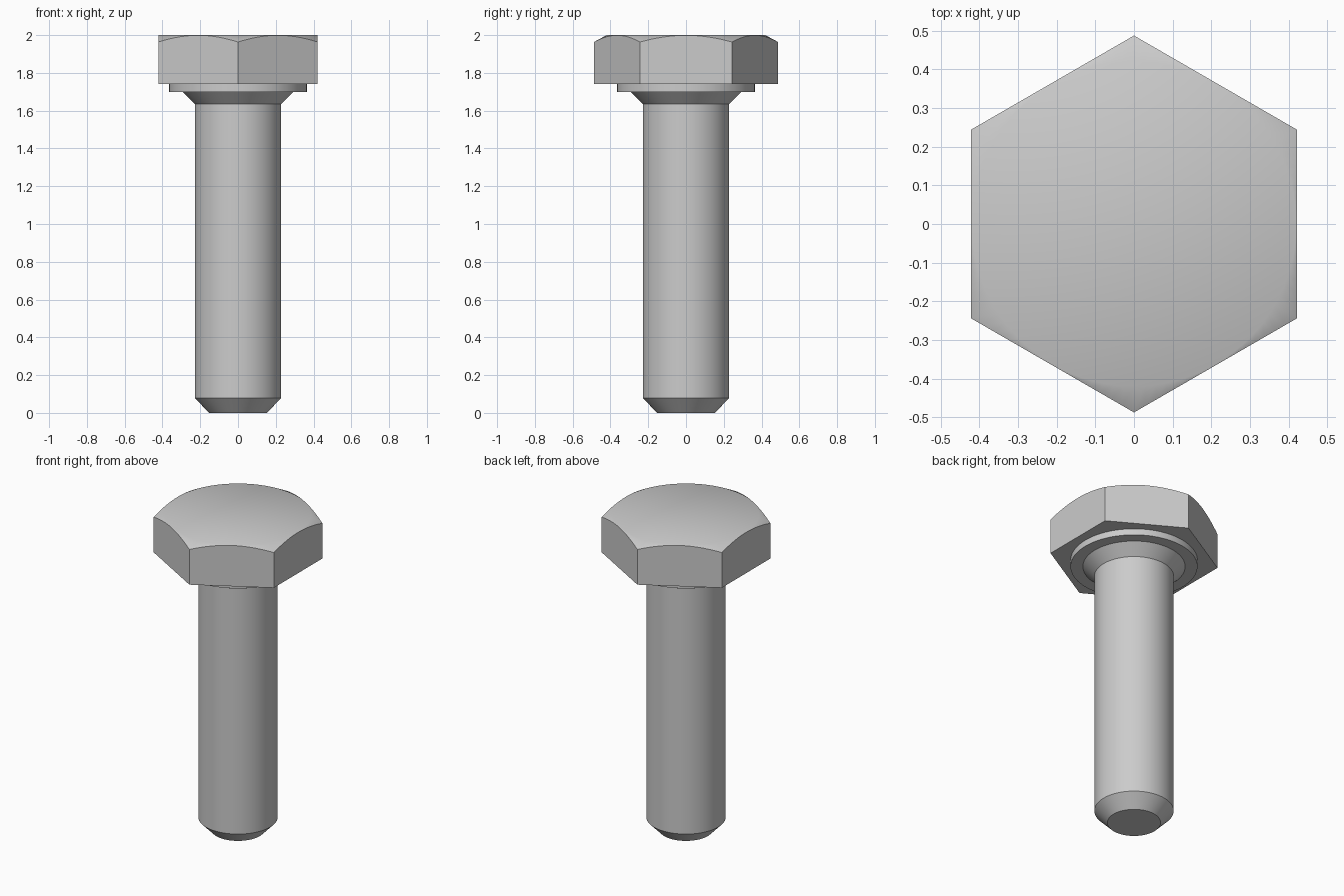
import bpy, bmesh, math

if "Cube" in bpy.data.objects:
    bpy.data.objects.remove(bpy.data.objects["Cube"])

steel = bpy.data.materials.new("steel grey")
steel.diffuse_color = (0.6, 0.6, 0.6, 1)
steel.use_nodes = True
steel.node_tree.nodes["Principled BSDF"].inputs["Base Color"].default_value = steel.diffuse_color


def finish(name, bm, angle):
    bmesh.ops.recalc_face_normals(bm, faces=bm.faces[:])
    mesh = bpy.data.meshes.new(name)
    bm.to_mesh(mesh)
    bm.free()
    mesh.materials.append(steel)
    obj = bpy.data.objects.new(name, mesh)
    bpy.context.collection.objects.link(obj)
    bpy.ops.object.select_all(action='DESELECT')
    obj.select_set(True)
    bpy.context.view_layer.objects.active = obj
    bpy.ops.object.shade_smooth_by_angle(angle=math.radians(angle))


def loft(name, rings, angle):
    """Bridge equal-length rings of points and cap both ends."""
    bm = bmesh.new()
    loops = [[bm.verts.new(p) for p in ring] for ring in rings]
    n = len(loops[0])
    for a, b in zip(loops, loops[1:]):
        for i in range(n):
            j = (i + 1) % n
            bm.faces.new((a[i], a[j], b[j], b[i]))
    bm.faces.new(loops[0])
    bm.faces.new(loops[-1])
    finish(name, bm, angle)


def circle(r, z, n=96):
    return [(r * math.cos(2 * math.pi * i / n), r * math.sin(2 * math.pi * i / n), z)
            for i in range(n)]


# Hexagonal head: corners cut by a shallow cone around a flat round top
FLAT, TOP_R, N = 0.422, 0.42, 96
base, rim = [], []
for i in range(N):
    a = 2 * math.pi * i / N
    off = (a + math.pi / 6) % (math.pi / 3) - math.pi / 6   # angle from the side's middle
    r = FLAT / math.cos(off)
    x, y = r * math.cos(a), r * math.sin(a)
    base.append((x, y, 1.74))
    rim.append((x, y, 2.0 - (r - TOP_R) * 0.54))
loft("hex_head", [base, rim, circle(TOP_R, 2.0, N)], 30)

# Washer face under the head
loft("washer_face", [circle(0.365, 1.70), circle(0.365, 1.741)], 30)

# Shank with chamfered tip and flared neck
loft("shank", [circle(r, z) for r, z in
               [(0.153, 0), (0.228, 0.078), (0.228, 1.635), (0.295, 1.701)]], 30)
